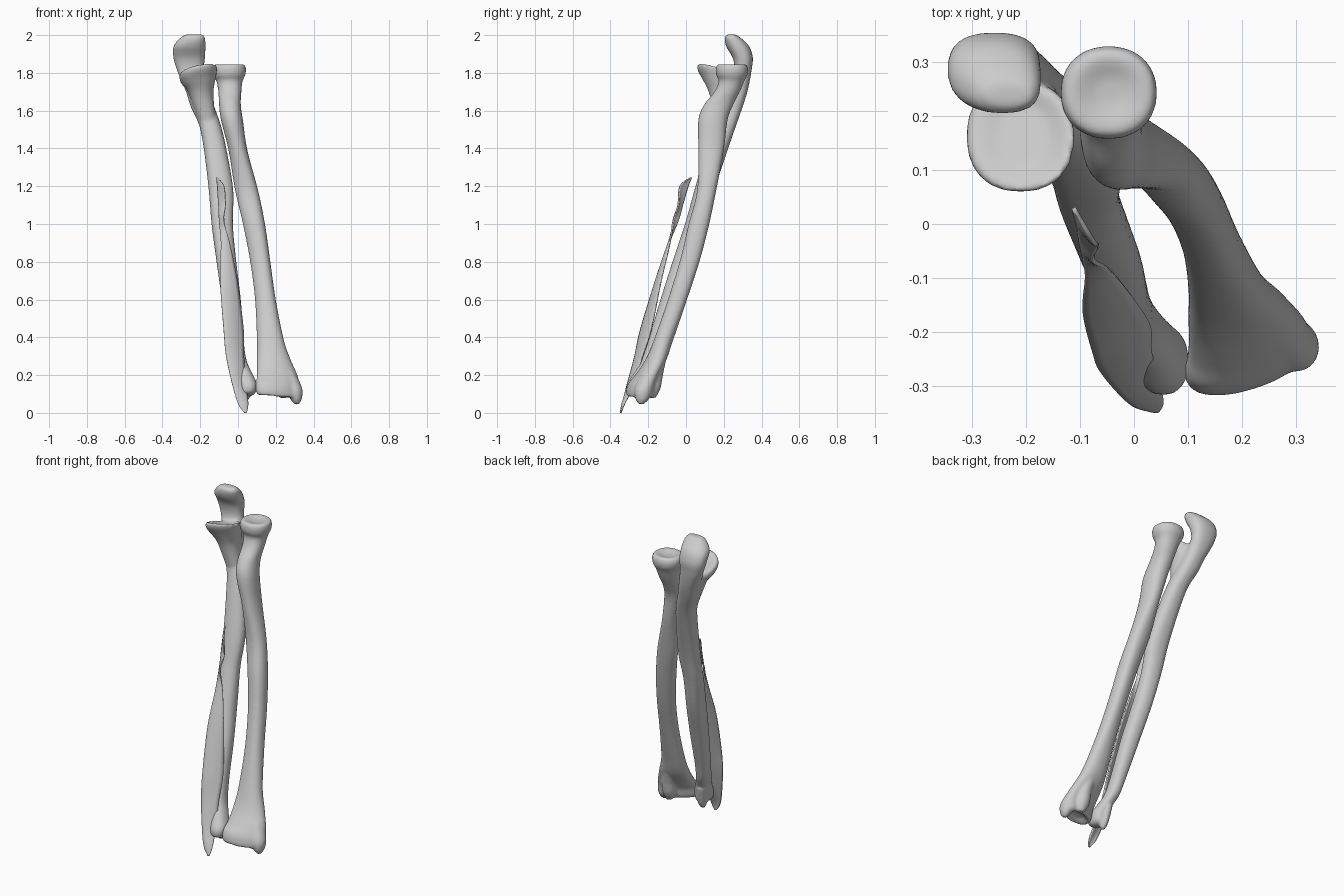
import bpy, math


def smooth_rows(rows, steps):
    """Catmull-Rom interpolation of a list of equal-length tuples."""
    out = []
    for i in range(len(rows) - 1):
        p = [rows[max(0, min(len(rows) - 1, i + k))] for k in (-1, 0, 1, 2)]
        for s in range(steps):
            t = s / steps
            out.append([0.5 * (2 * b + (c - a) * t + (2 * a - 5 * b + 4 * c - d) * t * t
                               + (3 * b - a - 3 * c + d) * t ** 3)
                        for a, b, c, d in zip(*p)])
    out.append(list(rows[-1]))
    return out


def add_loft(verts, faces, rows, crest=0.0, square=1.0, n=32):
    """Stack of oval rings: z, x min, x max, y min, y max, y shear, z slope in x, z slope in y."""
    rows = [tuple(r) + (0,) * (8 - len(r)) for r in rows]
    start = len(verts)
    rings = smooth_rows(rows, 5)
    for z, x0, x1, y0, y1, sh, sx, sy in rings:
        cx, cy, rx, ry = (x0 + x1) / 2, (y0 + y1) / 2, (x1 - x0) / 2, (y1 - y0) / 2
        # crest sharpens one side of the shaft only
        k = crest * math.sin(math.pi * (z - 0.3) / 1.2) if 0.3 < z < 1.5 else 0
        for j in range(n):
            a = 2 * math.pi * j / n
            c, s = (math.copysign(abs(f) ** square, f) for f in (math.cos(a), math.sin(a)))
            dx = rx * c
            dy = ry * s * (1 - k * c) + sh * dx
            verts.append((cx + dx, cy + dy, z + sx * dx + sy * dy))
    for r in range(len(rings) - 1):
        for j in range(n):
            a, b = start + r * n + j, start + r * n + (j + 1) % n
            faces.append((a, b, b + n, a + n))
    faces.append(tuple(range(start + n - 1, start - 1, -1)))
    last = start + (len(rings) - 1) * n
    faces.append(tuple(range(last, last + n)))


def make_object(name, verts, faces):
    me = bpy.data.meshes.new(name)
    me.from_pydata(verts, [], faces)
    me.polygons.foreach_set("use_smooth", [True] * len(me.polygons))
    ob = bpy.data.objects.new(name, me)
    bpy.context.collection.objects.link(ob)
    return ob


def make_bone(name, lofts, crest):
    """Fuse several lofts, each with its own squareness, into one smooth bone."""
    verts, faces = [], []
    for rows, square in lofts:
        add_loft(verts, faces, rows, crest, square)
    ob = make_object(name, verts, faces)
    m = ob.modifiers.new("fuse", 'REMESH')
    m.mode, m.voxel_size, m.use_smooth_shade = 'VOXEL', 0.008, True
    s = ob.modifiers.new("soften", 'SMOOTH')
    s.factor, s.iterations = 0.5, 4
    return ob


# Radius: flared wrist end, curved shaft, dished round head
radius = [
    (0.112, 0.16, 0.27, -0.275, -0.225, 0.25, -0.1),
    (0.085, 0.11, 0.315, -0.30, -0.20, 0.28, -0.1),
    (0.105, 0.095, 0.33, -0.308, -0.185, 0.28, -0.1),
    (0.15, 0.095, 0.328, -0.298, -0.175, 0.25, -0.1),
    (0.20, 0.10, 0.315, -0.265, -0.15, 0.2),
    (0.28, 0.10, 0.28, -0.215, -0.105, 0.1),
    (0.386, 0.10, 0.243, -0.17, -0.068),
    (0.60, 0.09, 0.20, -0.095, 0.005),
    (0.81, 0.063, 0.17, -0.03, 0.073),
    (1.00, 0.026, 0.143, 0.015, 0.122),
    (1.18, -0.016, 0.106, 0.06, 0.16),
    (1.39, -0.05, 0.05, 0.065, 0.20),
    (1.55, -0.09, 0.026, 0.065, 0.22),
    (1.63, -0.10, 0.015, 0.095, 0.25),
    (1.70, -0.104, 0.018, 0.15, 0.285),
    (1.755, -0.114, 0.024, 0.173, 0.308),
    (1.79, -0.132, 0.039, 0.16, 0.326),
    (1.825, -0.135, 0.042, 0.158, 0.328),
    (1.846, -0.118, 0.028, 0.172, 0.312),
    (1.834, -0.07, -0.02, 0.22, 0.27),
]
# Radius wrist tip and the low ridge on its back
radius_tip = [
    (0.045, 0.30, 0.322, -0.25, -0.225),
    (0.075, 0.275, 0.338, -0.268, -0.195),
    (0.13, 0.25, 0.34, -0.27, -0.175),
    (0.22, 0.23, 0.30, -0.23, -0.15),
]
radius_ridge = [
    (0.08, 0.22, 0.26, -0.20, -0.16),
    (0.13, 0.195, 0.275, -0.21, -0.135),
    (0.20, 0.19, 0.27, -0.20, -0.122),
    (0.28, 0.18, 0.25, -0.17, -0.105),
]
make_bone("radius_bone", [(radius, 0.92), (radius_tip, 1), (radius_ridge, 1)], -0.2)

# Ulna: small wrist head, shaft and hooked elbow end
ulna = [
    (0.09, 0.03, 0.075, -0.275, -0.215),
    (0.11, 0.01, 0.095, -0.312, -0.20),
    (0.155, 0.006, 0.10, -0.312, -0.19),
    (0.21, -0.005, 0.075, -0.275, -0.17),
    (0.28, -0.03, 0.045, -0.235, -0.135),
    (0.386, -0.05, 0.03, -0.20, -0.10),
    (0.60, -0.085, 0.015, -0.135, -0.025),
    (0.81, -0.115, -0.01, -0.068, 0.05),
    (1.00, -0.14, -0.027, -0.005, 0.10),
    (1.18, -0.155, -0.025, 0.045, 0.15),
    (1.39, -0.18, -0.06, 0.105, 0.22),
    (1.52, -0.205, -0.09, 0.145, 0.265),
    (1.62, -0.25, -0.125, 0.17, 0.30),
    (1.70, -0.275, -0.15, 0.20, 0.325),
    (1.77, -0.305, -0.17, 0.24, 0.34),
    (1.82, -0.325, -0.18, 0.256, 0.348),
    (1.88, -0.342, -0.175, 0.247, 0.354),
    (1.94, -0.342, -0.172, 0.213, 0.335),
    (1.985, -0.305, -0.175, 0.205, 0.29),
    (2.004, -0.275, -0.19, 0.22, 0.26),
]
# Ulna wrist point at the back of the head
ulna_tip = [
    (0.06, 0.03, 0.05, -0.235, -0.215),
    (0.10, 0.015, 0.065, -0.25, -0.19),
    (0.20, 0.0, 0.06, -0.25, -0.165),
]
# Coronoid shelf in front of the elbow notch
coronoid = [
    (1.50, -0.19, -0.11, 0.16, 0.22),
    (1.62, -0.235, -0.125, 0.14, 0.25),
    (1.70, -0.265, -0.13, 0.12, 0.27),
    (1.75, -0.295, -0.12, 0.09, 0.265, 0, 0.15, -0.15),
    (1.79, -0.31, -0.112, 0.062, 0.265, 0, 0.2, -0.25),
    (1.815, -0.30, -0.115, 0.065, 0.255, 0, 0.2, -0.3),
    (1.80, -0.25, -0.16, 0.11, 0.22, 0, 0.15, -0.3),
]
make_bone("ulna_bone", [(ulna, 0.85), (ulna_tip, 1), (coronoid, 0.88)], 0.12)

# Thin tapering sheet in front of the ulna: z, left x, left y, right x, right y
edges = [
    (1.245, -0.112, 0.03, -0.108, 0.025),
    (1.20, -0.108, 0.012, -0.075, -0.032),
    (1.10, -0.102, -0.018, -0.066, -0.042),
    (1.02, -0.098, -0.04, -0.075, -0.068),
    (0.90, -0.09, -0.09, -0.045, -0.085),
    (0.70, -0.095, -0.16, -0.005, -0.132),
    (0.44, -0.076, -0.24, 0.028, -0.185),
    (0.30, -0.063, -0.27, 0.03, -0.23),
    (0.15, -0.03, -0.31, 0.042, -0.275),
    (0.05, 0.0, -0.335, 0.053, -0.325),
    (0.0, 0.035, -0.345, 0.045, -0.345),
]
verts, faces, cols = [], [], 7
rows = smooth_rows(edges, 5)
for z, xl, yl, xr, yr in rows:
    for j in range(cols):
        t = j / (cols - 1)
        bulge = 0.12 * (xr - xl) * math.sin(math.pi * t)
        verts.append((xl + (xr - xl) * t, yl + (yr - yl) * t - bulge, z))
for r in range(len(rows) - 1):
    for j in range(cols - 1):
        a = r * cols + j
        faces.append((a, a + cols, a + cols + 1, a + 1))
sheet = make_object("flat_muscle_sheet", verts, faces)
sol = sheet.modifiers.new("thickness", 'SOLIDIFY')
sol.thickness, sol.offset = 0.008, 0
